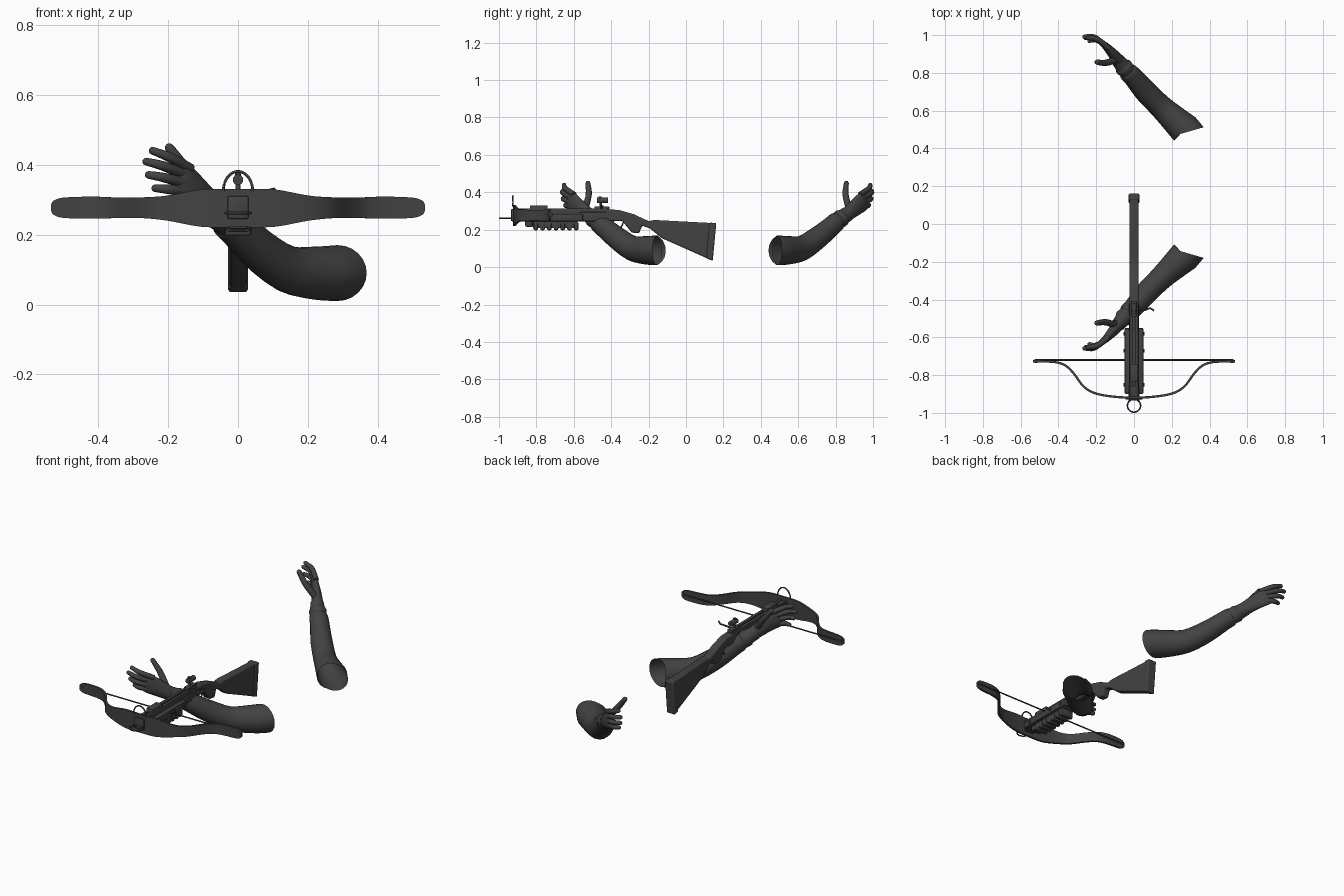
import bpy, bmesh, math
from mathutils import Vector

if "Cube" in bpy.data.objects:
    bpy.data.objects.remove(bpy.data.objects["Cube"])

grey = bpy.data.materials.new("dark_grey")
grey.diffuse_color = (0.055, 0.055, 0.055, 1)
grey.use_nodes = True
grey.node_tree.nodes["Principled BSDF"].inputs["Base Color"].default_value = grey.diffuse_color


def finish(name, bm, angle=40):
    bmesh.ops.recalc_face_normals(bm, faces=bm.faces)
    me = bpy.data.meshes.new(name)
    bm.to_mesh(me)
    bm.free()
    me.materials.append(grey)
    me.shade_smooth()
    me.set_sharp_from_angle(angle=math.radians(angle))
    ob = bpy.data.objects.new(name, me)
    bpy.context.collection.objects.link(ob)
    return ob


def spline(pts, n=4):
    """Catmull-Rom through tuples of any length."""
    out = []
    for i in range(len(pts) - 1):
        p0, p1, p2, p3 = (pts[max(0, min(len(pts) - 1, i + k))] for k in (-1, 0, 1, 2))
        for s in range(n):
            t = s / n
            out.append(tuple(0.5 * (2 * b + (c - a) * t + (2 * a - 5 * b + 4 * c - d) * t * t
                                    + (3 * b - a - 3 * c + d) * t ** 3)
                             for a, b, c, d in zip(p0, p1, p2, p3)))
    return out + [tuple(pts[-1])]


def tube(name, path, seg=16, start=None, cap0=True, closed=False, flip=False):
    """Loft ellipses along (x, y, z, half_side, half_up)."""
    bm = bmesh.new()
    rings, n = [], len(path)
    P = [Vector(p[:3]) for p in path]
    for i, p in enumerate(path):
        if closed:
            d = P[(i + 1) % n] - P[i - 1]
        else:
            d = P[min(i + 1, n - 1)] - P[max(i - 1, 0)]
        if start and i == 0:
            d = Vector(start)
        d.normalize()
        hint = Vector((0, 0, 1)) if abs(d.z) < 0.97 else Vector((0, 1, 0))
        u = d.cross(hint).normalized()
        v = u.cross(d)
        ring = []
        for k in range(seg):
            a = 2 * math.pi * k / seg
            q = P[i] + u * p[3] * math.cos(a) + v * p[4] * math.sin(a)
            if flip:
                q.y = 0.333 - q.y
            ring.append(bm.verts.new(q))
        rings.append(ring)
    for i in range(n if closed else n - 1):
        a, b = rings[i], rings[(i + 1) % n]
        for k in range(seg):
            bm.faces.new((a[k], a[(k + 1) % seg], b[(k + 1) % seg], b[k]))
    if not closed:
        bm.faces.new(rings[-1])
        if cap0:
            bm.faces.new(rings[0])
    return finish(name, bm, 50)


def rod(name, pts, r, seg=8, **kw):
    return tube(name, [(*p, r, r) for p in pts], seg, **kw)


def digit(name, pts, r, flip):
    """Finger with a rounded tip."""
    path = spline([(*p, r * s, r * s) for p, s in zip(pts, (1.1, 1.05, 0.85))], 4)
    tip, d = Vector(path[-1][:3]), (Vector(pts[2]) - Vector(pts[1])).normalized()
    for k in (0.4, 0.7, 0.9, 0.99):
        w = r * 0.85 * math.sqrt(1 - k * k)
        path.append((*(tip + d * r * 0.85 * k), w, w))
    tube(name, path, 10, flip=flip)


def box(name, x0, x1, y0, y1, z0, z1, bevel=0.004):
    bm = bmesh.new()
    bmesh.ops.create_cube(bm, size=1)
    for v in bm.verts:
        v.co = ((x0 + x1) / 2 + v.co.x * (x1 - x0), (y0 + y1) / 2 + v.co.y * (y1 - y0),
                (z0 + z1) / 2 + v.co.z * (z1 - z0))
    if bevel:
        bmesh.ops.bevel(bm, geom=bm.edges[:], offset=bevel, segments=2, profile=0.5, affect='EDGES')
    return finish(name, bm)


def slab(name, prof, half, bevel):
    """Extrude a (y, z) outline across x."""
    bm = bmesh.new()
    f = bm.faces.new([bm.verts.new((-half, y, z)) for y, z in prof])
    r = bmesh.ops.extrude_face_region(bm, geom=[f])
    for v in r['geom']:
        if isinstance(v, bmesh.types.BMVert):
            v.co.x = half
    ob = finish(name, bm)
    m = ob.modifiers.new("round", 'BEVEL')
    m.width, m.segments, m.limit_method = bevel, 3, 'ANGLE'
    m.angle_limit = math.radians(50)
    return ob


# Two mirrored arms with open sleeves
arm = [(.285, -.155, .09, .087, .08), (.22, -.215, .09, .075, .076), (.14, -.29, .102, .063, .067),
       (.06, -.37, .157, .060, .060), (0, -.44, .214, .053, .054), (-.03, -.47, .241, .051, .052),
       (-.037, -.478, .246, .045, .046), (-.055, -.498, .262, .048, .048),
       (-.062, -.506, .268, .041, .042), (-.085, -.535, .287, .036, .040)]
palm = [(-.075, -.525, .28, .034, .038), (-.115, -.572, .318, .027, .046),
        (-.148, -.607, .346, .020, .052), (-.168, -.623, .358, .015, .050), (-.178, -.630, .363, .006, .038)]
fingers = {"index_finger": ((-.135, -.598, .388), (-.195, -.645, .421), (-.244, -.652, .440)),
           "middle_finger": ((-.150, -.610, .371), (-.212, -.657, .396), (-.262, -.658, .409)),
           "ring_finger": ((-.152, -.615, .347), (-.210, -.654, .363), (-.255, -.652, .371)),
           "little_finger": ((-.152, -.615, .325), (-.200, -.642, .330), (-.236, -.637, .333)),
           "thumb": ((-.100, -.535, .325), (-.150, -.520, .388), (-.196, -.524, .448))}
for side, flip in (("front", False), ("rear", True)):
    tube(side + "_sleeve", spline(arm, 3), 24, start=(-.28, -.96, 0), cap0=False, flip=flip)
    tube(side + "_palm", spline(palm, 3), 18, flip=flip)
    for f, pts in fingers.items():
        digit(side + "_" + f, pts, .016 if f == "thumb" else .0135, flip)

# Shoulder stock with pistol grip
slab("stock", [(.155, .235), (-.17, .252), (-.20, .246), (-.28, .283), (-.36, .306), (-.47, .31),
               (-.47, .25), (-.34, .245), (-.29, .185), (-.25, .18), (-.235, .222),
               (-.19, .205), (-.13, .155), (.135, .037)], .024, .009)
slab("butt_pad", [(.162, .236), (.125, .238), (.108, .047), (.143, .034)], .028, .007)

# Body, rail and ribbed fore grip
box("body", -.05, .05, -.90, -.55, .245, .285, .008)
box("rear_body", -.026, .026, -.57, -.42, .245, .295, .006)
for s in (-1, 1):
    box("rail", s * .014 - .009, s * .014 + .009, -.92, -.42, .28, .313, .003)
box("nose_block", -.03, .03, -.935, -.86, .245, .31)
box("rail_block", -.022, .022, -.835, -.74, .24, .33)
box("fore_grip", -.034, .034, -.82, -.58, .208, .25, .008)
for i in range(7):
    y = -.815 + i * .036
    box("grip_rib", -.038, .038, y, y + .024, .197, .24, .007)
box("grip_front", -.03, .03, -.86, -.82, .215, .25, .008)
for s in (-1, 1):
    for y in (-.85, -.67, -.58):
        rod("body_bolt", [(s * .045, y, .266), (s * .055, y, .266)], .009, 10)

# Bow limbs swept as one tapered strip: x, y, bottom, top
half = spline([(0, -.92, .222, .33), (.1, -.915, .222, .33), (.2, -.898, .240, .312),
               (.265, -.862, .247, .307), (.32, -.79, .248, .306), (.365, -.748, .247, .307),
               (.42, -.731, .246, .309), (.5, -.727, .248, .306), (.528, -.727, .257, .297),
               (.535, -.727, .268, .286)], 4)
strip = [(-x, y, a, b) for x, y, a, b in half[:0:-1]] + half
bm = bmesh.new()
rings = []
for i, (x, y, a, b) in enumerate(strip):
    p, q = strip[max(i - 1, 0)], strip[min(i + 1, len(strip) - 1)]
    n = Vector((p[1] - q[1], q[0] - p[0])).normalized() * .006
    rings.append([bm.verts.new((x + s * n.x, y + s * n.y, z)) for s, z in ((-1, a), (1, a), (1, b), (-1, b))])
for a, b in zip(rings, rings[1:]):
    for k in range(4):
        bm.faces.new((a[k], a[(k + 1) % 4], b[(k + 1) % 4], b[k]))
bm.faces.new(rings[0])
bm.faces.new(rings[-1])
finish("bow_limbs", bm)
rod("bow_string", [(-.525, -.72, .279), (.525, -.72, .279)], .004)
for s in (-1, 1):
    rod("string_knot", [(s * .52, -.735, .279), (s * .52, -.715, .279)], .008)

# Front foot loop and upright sight hoop
loop = [(.035 * math.sin(t), -.962 - .034 * math.cos(t), .262)
        for t in [2 * math.pi * k / 28 for k in range(28)]]
rod("foot_loop", loop, .004, closed=True)
hoop = [(.042 * math.cos(t), -.925, .325 + .056 * math.sin(t)) for t in [math.pi * k / 20 for k in range(21)]]
rod("sight_hoop", hoop, .004)

# Rear sight, cocking lever and trigger
box("sight_base", -.016, .016, -.49, -.41, .30, .325)
rod("sight_post", [(0, -.455, .31), (0, -.455, .36)], .007)
rod("sight_barrel", [(0, -.475, .357), (0, -.418, .357)], .015, 14)
rod("sight_knob", [(0, -.46, .36), (0, -.46, .377)], .009, 10)
rod("cocking_lever", [(0, -.45, .315), (.06, -.455, .318), (.085, -.445, .325), (.105, -.458, .33)], .005)
rod("trigger", [(0, -.385, .25), (0, -.39, .225), (0, -.40, .208)], .005)
guard = [(0, -.385 + .05 * math.cos(t), .248 - .052 * math.sin(t)) for t in [math.pi * k / 12 for k in range(13)]]
rod("trigger_guard", guard, .004)
